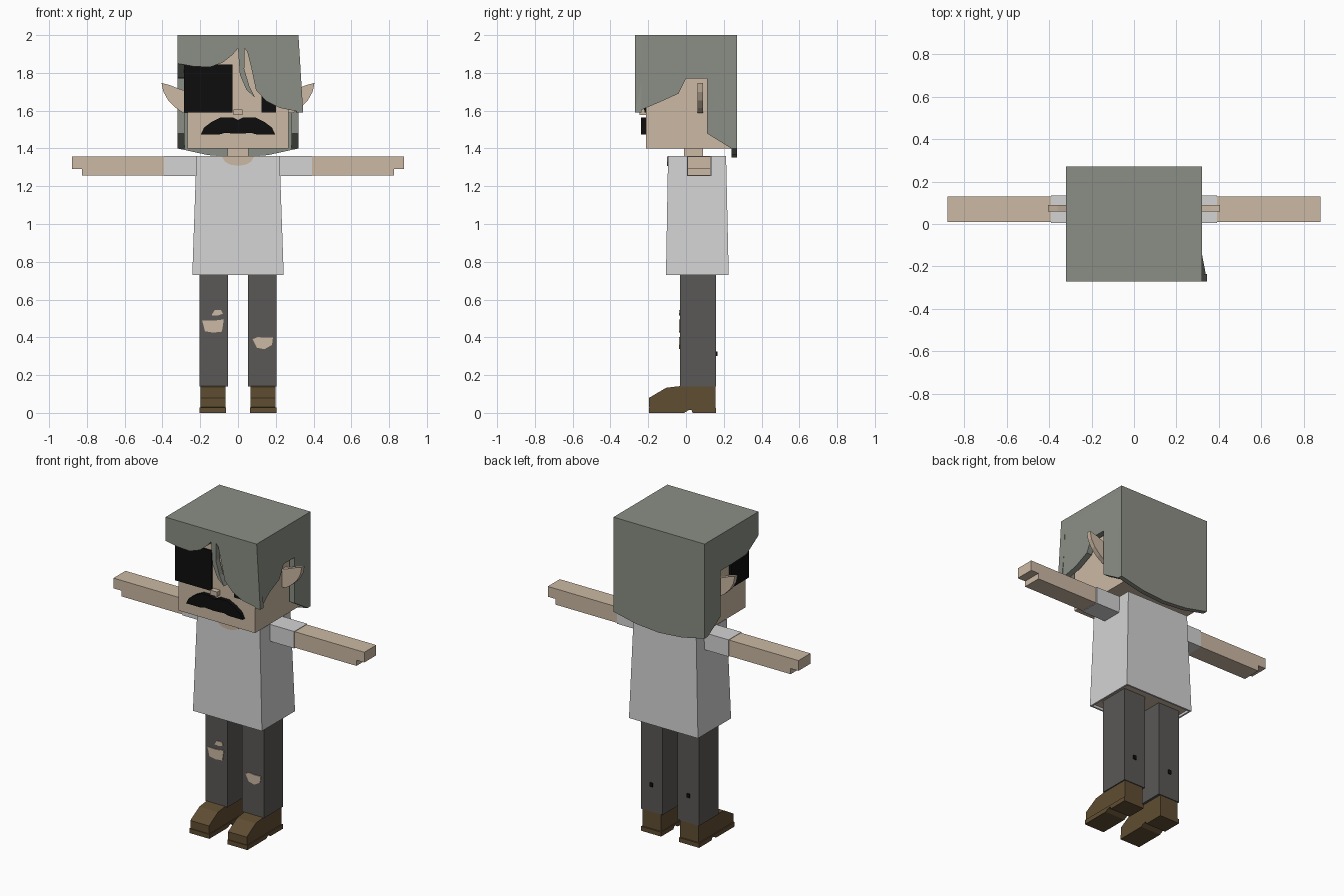
import bpy, bmesh
from mathutils import Vector

old = bpy.data.objects.get("Cube")
if old:
    bpy.data.objects.remove(old, do_unlink=True)


def material(name, rgb):
    m = bpy.data.materials.new(name)
    lin = [((c / 255 + 0.055) / 1.055) ** 2.4 for c in rgb] + [1]
    m.use_nodes = True
    m.diffuse_color = lin
    bsdf = next(n for n in m.node_tree.nodes if n.type == 'BSDF_PRINCIPLED')
    bsdf.inputs["Base Color"].default_value = lin
    bsdf.inputs["Roughness"].default_value = 0.9
    return m


hair = material("grey hair", (139, 143, 133))
skin = material("skin", (204, 185, 164))
shirt = material("light grey shirt", (211, 211, 211))
trousers = material("charcoal trousers", (90, 88, 87))
leather = material("brown leather", (96, 77, 50))
black = material("black", (13, 13, 13))


def finish(name, bm, *mats):
    bmesh.ops.recalc_face_normals(bm, faces=bm.faces)
    me = bpy.data.meshes.new(name)
    bm.to_mesh(me)
    bm.free()
    for m in mats:
        me.materials.append(m)
    ob = bpy.data.objects.new(name, me)
    bpy.context.collection.objects.link(ob)
    return ob


def prism(name, pts, axis, a, b, mat):
    """Extrude an outline: axis y takes (x, z) points, axis x takes (y, z)."""
    bm = bmesh.new()
    place = (lambda p, d: (p[0], d, p[1])) if axis == 'y' else (lambda p, d: (d, p[0], p[1]))
    face = bm.faces.new([bm.verts.new(place(p, a)) for p in pts])
    ext = bmesh.ops.extrude_face_region(bm, geom=[face], use_keep_orig=True)
    step = Vector(place((0, 0), b - a))
    bmesh.ops.translate(bm, vec=step, verts=[g for g in ext["geom"] if isinstance(g, bmesh.types.BMVert)])
    return finish(name, bm, mat)


def box(name, x, y, z, mat):
    return prism(name, [(x[0], z[0]), (x[1], z[0]), (x[1], z[1]), (x[0], z[1])], 'y', y[0], y[1], mat)


def flip(pts, s):
    return [(s * x, z) for x, z in pts]


# Head and face
box("head", (-.268, .268), (-.213, .24), (1.4, 1.97), skin)
box("neck", (-.055, .055), (-.01, .09), (1.34, 1.41), skin)
box("nose", (-.024, .024), (-.245, -.21), (1.577, 1.607), skin)
box("right_eye_patch", (-.285, -.03), (-.222, -.05), (1.59, 1.845), black)
box("left_eye", (.125, .2), (-.219, -.21), (1.59, 1.72), black)
half = [(.03, 1.565), (.09, 1.565), (.14, 1.54), (.18, 1.51), (.197, 1.474), (.1, 1.474), (.07, 1.482)]
prism("moustache", [(0, 1.55)] + half + [(0, 1.478)] + flip(half[::-1], -1), 'y', -.238, -.21, black)

# Hair: crown, back, swept fringe and side panels
box("hair_crown", (-.32, .32), (-.27, .27), (1.96, 2), hair)
prism("hair_back", [(-.32, 2), (-.32, 1.4), (-.16, 1.365), (0, 1.352), (.16, 1.365), (.32, 1.4), (.32, 2)],
      'y', .24, .27, hair)
fringe = [(-.32, 2), (-.32, 1.85), (-.24, 1.835), (-.15, 1.83), (-.08, 1.855), (-.03, 1.895), (0, 1.93),
          (.01, 1.79), (.045, 1.71), (.09, 1.67), (.06, 1.73), (.033, 1.82), (.035, 1.93), (.05, 1.91),
          (.07, 1.83), (.095, 1.71), (.15, 1.65), (.22, 1.615), (.345, 1.59), (.325, 1.8), (.32, 2)]
prism("hair_fringe", fringe, 'y', -.27, -.235, hair)
rear = [(0, 1.77), (.11, 1.77), (.11, 1.48), (.24, 1.4), (.27, 1.4), (.27, 2), (-.27, 2)]
prism("hair_right_side", [(-.27, 1.85), (-.15, 1.775)] + rear, 'x', -.32, -.284, hair)
lock = prism("hair_left_side", [(-.27, 1.59), (-.14, 1.645), (-.04, 1.69)] + rear, 'x', .284, .32, hair)
for v in lock.data.vertices:
    if v.co.y < -.2 and v.co.z < 1.6:
        v.co.x += .025

# Shirt: tapered body with an open skin-coloured underside
bm = bmesh.new()
bmesh.ops.create_cube(bm, size=1)
for v in bm.verts:
    low = v.co.z < 0
    w, f, b = (.242, -.106, .226) if low else (.22, -.095, .212)
    v.co = (w if v.co.x > 0 else -w, f if v.co.y < 0 else b, .73 if low else 1.36)
bm.normal_update()
base = min(bm.faces, key=lambda f: f.calc_center_median().z)
bmesh.ops.inset_region(bm, faces=[base], thickness=.015)
inner = bmesh.ops.extrude_face_region(bm, geom=[base])["geom"]
bmesh.ops.delete(bm, geom=[base], context='FACES_ONLY')
bmesh.ops.translate(bm, vec=(0, 0, .015), verts=[g for g in inner if isinstance(g, bmesh.types.BMVert)])
for g in inner:
    if isinstance(g, bmesh.types.BMFace):
        g.material_index = 1
finish("shirt", bm, shirt, skin)
prism("neckline", [(-.085, 1.358), (-.07, 1.33), (-.04, 1.314), (0, 1.308), (.04, 1.314), (.07, 1.33), (.085, 1.358)],
      'y', -.1, -.092, skin)

# Shoe side outlines
shoe = [(-.195, .03), (-.195, .08), (-.105, .133), (-.03, .142), (.155, .142), (.155, .03), (.03, .018), (-.03, .018)]
sole = [(-.197, 0), (-.197, .028), (.16, .028), (.16, 0), (.035, 0), (.03, .015), (.015, .015), (-.01, 0)]
ear = [(.26, 1.70), (.31, 1.715), (.36, 1.735), (.405, 1.747), (.395, 1.7), (.37, 1.655), (.33, 1.615),
       (.29, 1.588), (.26, 1.588)]
arm = [(.38, 1.256), (.825, 1.256), (.825, 1.292), (.88, 1.292), (.88, 1.357), (.38, 1.357)]

# Paired parts
for side, s in (("left", 1), ("right", -1)):
    prism(side + "_ear", flip(ear, s), 'y', .06, .09, skin)
    box(side + "_sleeve", (s * .2, s * .392), (.004, .134), (1.253, 1.36), shirt)
    prism(side + "_arm", flip(arm, s), 'y', .009, .129, skin)
    box(side + "_leg", (s * .052, s * .205), (-.032, .16), (.14, .75), trousers)
    box(side + "_back_spot", (s * .12, s * .14), (.155, .167), (.3, .325), black)
    prism(side + "_shoe", shoe, 'x', s * .067, s * .198, leather)
    prism(side + "_sole", sole, 'x', s * .063, s * .204, leather)

# Torn trouser patches
tears = {
    "right_knee_tear": [(-.19, .49), (-.13, .488), (-.075, .495), (-.085, .43), (-.13, .425), (-.175, .432)],
    "right_small_tear": [(-.14, .517), (-.125, .543), (-.09, .546), (-.08, .525), (-.11, .515)],
    "left_knee_tear": [(.077, .39), (.105, .402), (.14, .398), (.185, .4), (.18, .36), (.14, .337), (.1, .345)],
}
for name, pts in tears.items():
    prism(name, pts, 'y', -.036, -.03, skin)
